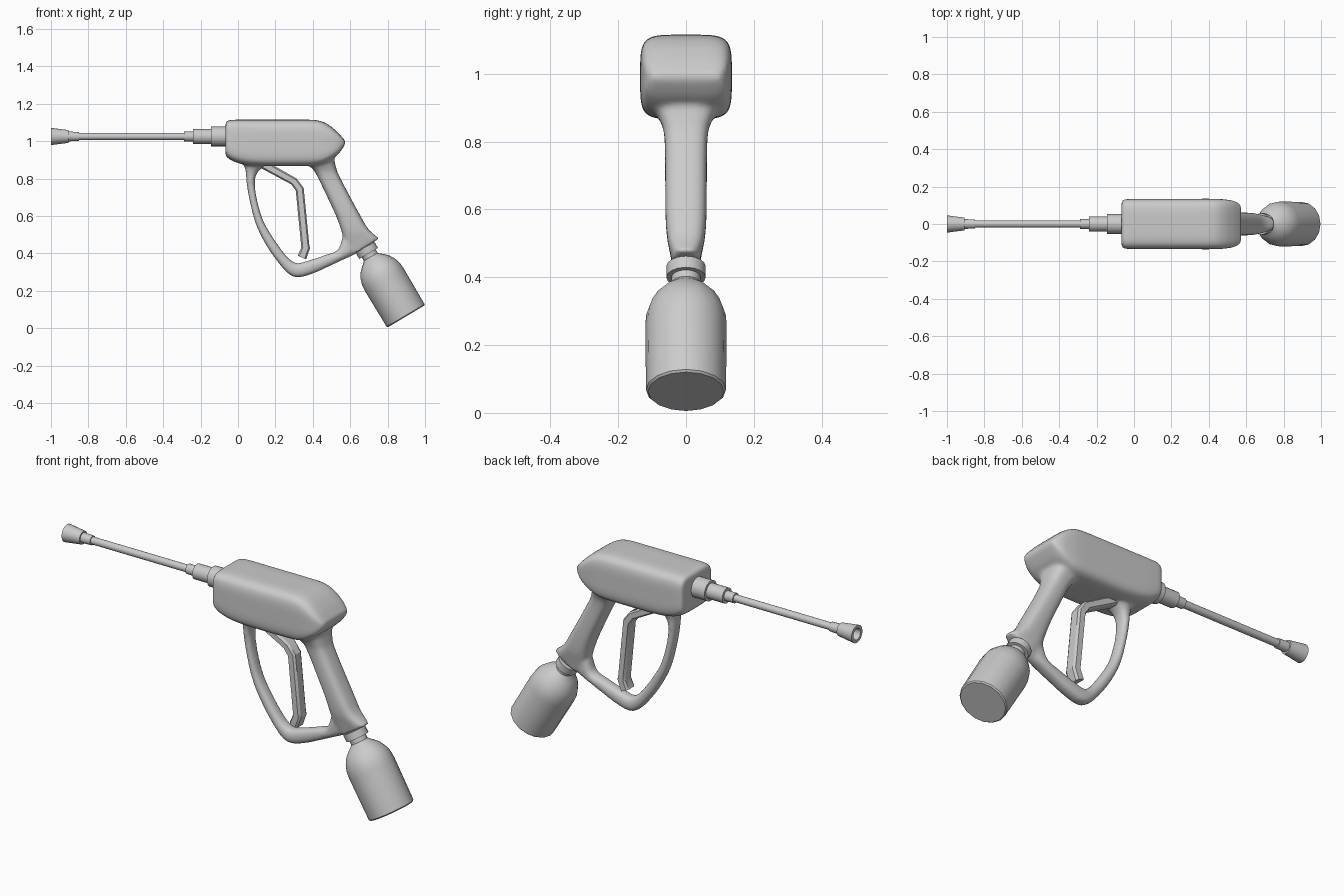
import bpy, bmesh, math
from mathutils import Vector, Matrix

if "Cube" in bpy.data.objects:
    bpy.data.objects.remove(bpy.data.objects["Cube"])


def finish(bm, name, angle=35):
    bmesh.ops.remove_doubles(bm, verts=bm.verts, dist=1e-5)
    bmesh.ops.recalc_face_normals(bm, faces=bm.faces)
    mesh = bpy.data.meshes.new(name)
    bm.to_mesh(mesh)
    bm.free()
    ob = bpy.data.objects.new(name, mesh)
    bpy.context.collection.objects.link(ob)
    bpy.ops.object.select_all(action='DESELECT')
    ob.select_set(True)
    bpy.context.view_layer.objects.active = ob
    bpy.ops.object.shade_smooth_by_angle(angle=math.radians(angle))
    return ob


def skin(bm, rings, caps=True):
    rows = [[bm.verts.new(p) for p in r] for r in rings]
    n = len(rows[0])
    for a, b in zip(rows, rows[1:]):
        for i in range(n):
            bm.faces.new((a[i], a[(i + 1) % n], b[(i + 1) % n], b[i]))
    if caps:
        bm.faces.new(rows[0])
        bm.faces.new(rows[-1])


def spline(rows, steps):
    """Catmull-Rom resampling of rows of numbers."""
    if steps < 2:
        return rows
    out = []
    for i in range(len(rows) - 1):
        p0, p1 = rows[max(i - 1, 0)], rows[i]
        p2, p3 = rows[i + 1], rows[min(i + 2, len(rows) - 1)]
        for k in range(steps):
            t = k / steps
            out.append([0.5 * (2 * b + (c - a) * t + (2 * a - 5 * b + 4 * c - d) * t * t
                               + (3 * b - a - 3 * c + d) * t ** 3)
                        for a, b, c, d in zip(p0, p1, p2, p3)])
    return out + [rows[-1]]


def loft(bm, sections, exponent, steps=5, n=40):
    """Each section: edge point (x, z), opposite edge point (x, z), half width in y."""
    rings = []
    for ax, az, bx, bz, h in spline(sections, steps):
        ring = []
        for i in range(n):
            t = 2 * math.pi * (i + 0.5) / n
            c, s = math.cos(t), math.sin(t)
            u = math.copysign(abs(c) ** (2 / exponent), c)
            v = math.copysign(abs(s) ** (2 / exponent), s)
            ring.append(((ax + bx + u * (bx - ax)) / 2, h * v, (az + bz + u * (bz - az)) / 2))
        rings.append(ring)
    skin(bm, rings)


def lathe(name, profile, origin, axis, n=16):
    """Turn (distance along axis, radius) points around an axis."""
    bm = bmesh.new()
    m = Matrix.Translation(origin) @ Vector(axis).to_track_quat('Z', 'Y').to_matrix().to_4x4()
    skin(bm, [[m @ Vector((r * math.cos(2 * math.pi * i / n), r * math.sin(2 * math.pi * i / n), t))
               for i in range(n)] for t, r in profile])
    return finish(bm, name)


# Gun shell: housing, grip and guard lofts fused into one skin
shell = bmesh.new()
housing = [(-.067, 1.09, .93, .112), (-.055, 1.11, .91, .13), (0, 1.115, .883, .134),
           (.1, 1.115, .868, .135), (.3, 1.115, .866, .135), (.42, 1.112, .87, .135),
           (.48, 1.09, .89, .132), (.53, 1.05, .925, .124), (.56, 1.017, .962, .11),
           (.573, 1.002, .985, .095)]
loft(shell, [(x, top, x, bot, h) for x, top, bot, h in housing], 5)
loft(shell, [(.33, .95, .555, .99, .125), (.365, .885, .515, .93, .105),
             (.40, .85, .523, .865, .075), (.43, .80, .548, .80, .063),
             (.52, .61, .655, .60, .061), (.553, .52, .697, .53, .057),
             (.57, .46, .735, .495, .048), (.61, .39, .757, .48, .038)], 3)
loft(shell, [(-.01, .93, .18, .93, .09), (.025, .885, .145, .875, .06),
             (.041, .84, .10, .825, .042), (.047, .77, .09, .77, .036),
             (.065, .67, .103, .68, .034), (.098, .55, .137, .57, .034),
             (.153, .44, .195, .472, .034), (.22, .345, .255, .39, .035),
             (.275, .287, .292, .357, .036), (.325, .272, .322, .347, .036),
             (.40, .292, .388, .365, .036), (.50, .337, .47, .392, .036),
             (.57, .37, .535, .42, .037), (.625, .395, .565, .50, .038),
             (.69, .44, .61, .55, .035)], 2.6, n=24)
shell_ob = finish(shell, "gun_shell")
rm = shell_ob.modifiers.new("fuse", 'REMESH')
rm.mode = 'VOXEL'
rm.voxel_size = 0.009
rm.use_smooth_shade = True
sm = shell_ob.modifiers.new("soften", 'SMOOTH')
sm.factor = 0.5
sm.iterations = 6

# Trigger: bent lever with chamfered edges
bm = bmesh.new()
loft(bm, [(.10, .865, .13, .91, .035), (.145, .843, .17, .882, .035),
          (.285, .768, .315, .80, .035), (.308, .735, .352, .75, .035),
          (.336, .45, .382, .445, .035), (.337, .43, .386, .428, .035),
          (.318, .388, .365, .368, .035)], 4, steps=1, n=8)
finish(bm, "trigger", 30)

# Wand: flared nozzle, thin rod and stepped couplings
lathe("wand", [(-.95, 0), (-.95, .022), (-1, .03), (-1, .046), (-.905, .034), (-.905, .026),
               (-.85, .024), (-.85, .019), (-.29, .019), (-.29, .026), (-.24, .026),
               (-.24, .04), (-.145, .04), (-.145, .053), (-.04, .053), (-.04, 0)],
      (0, 0, 1.025), (1, 0, 0), 20)

# Bottle, collar and neck on a tilted axis
base, tilt = (.899, 0, .063), (-.511, 0, .859)
lathe("bottle", [(0, 0), (0, .112), (.006, .118), (.23, .12), (.265, .117), (.295, .107),
                 (.325, .09), (.348, .068), (.362, .05), (.37, .043), (.40, .043), (.40, 0)],
      base, tilt)
lathe("collar", [(.392, 0), (.392, .058), (.43, .058), (.43, 0)], base, tilt)
lathe("bottle_neck", [(.42, 0), (.42, .037), (.50, .037), (.50, 0)], base, tilt)
